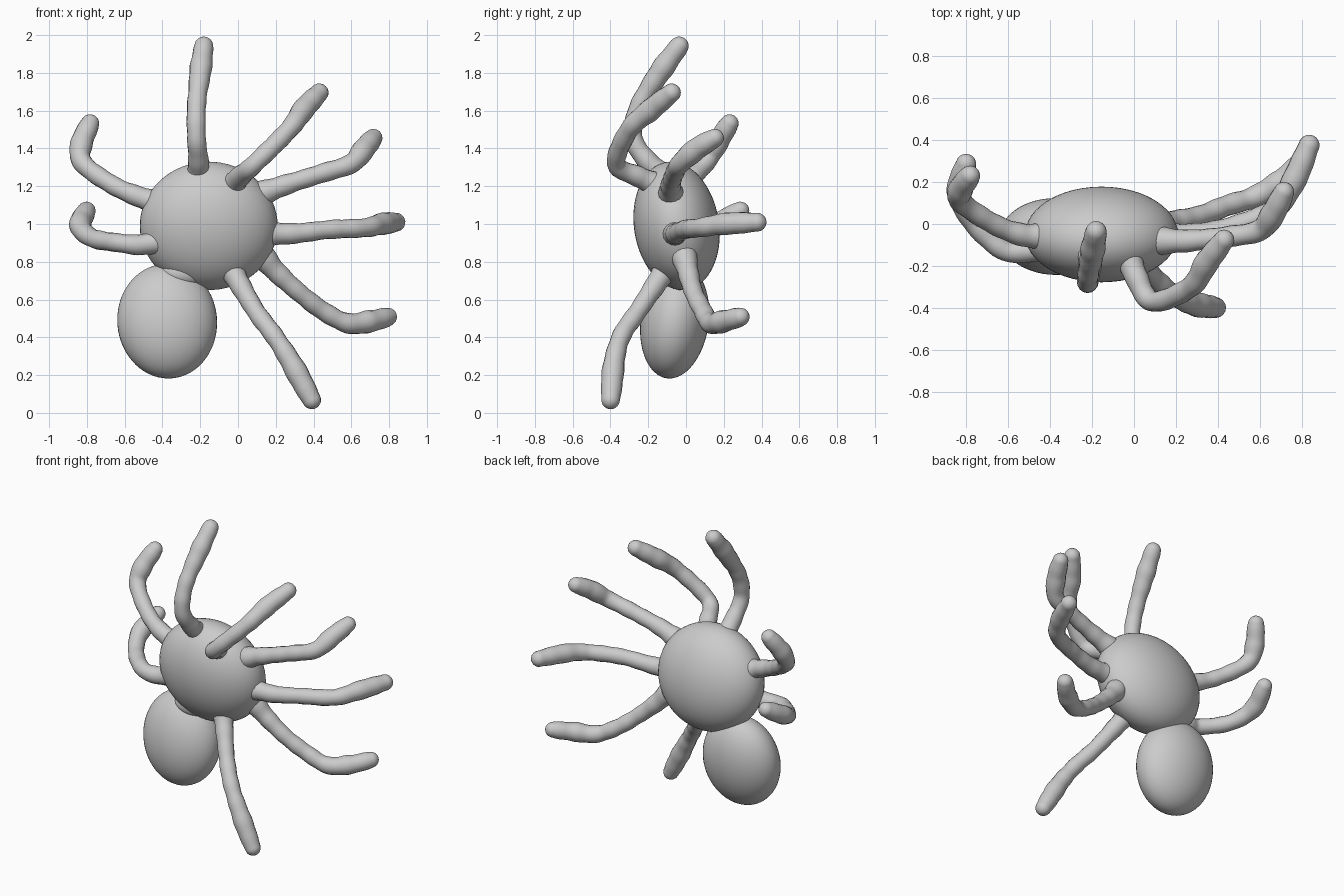
import bpy, math
from mathutils import Vector

if "Cube" in bpy.data.objects:
    bpy.data.objects.remove(bpy.data.objects["Cube"])


def ellipsoid(name, loc, size, rot):
    bpy.ops.mesh.primitive_uv_sphere_add(segments=48, ring_count=32, location=loc,
                                         rotation=[math.radians(a) for a in rot])
    ob = bpy.context.object
    ob.name = name
    ob.scale = size
    bpy.ops.object.shade_smooth()


def spline(pts, n=8):
    # Catmull-Rom through the joints
    p = [Vector(q) for q in pts]
    p = [2 * p[0] - p[1]] + p + [2 * p[-1] - p[-2]]
    out = []
    for i in range(1, len(p) - 2):
        a, b, c, d = p[i - 1:i + 3]
        for k in range(n):
            t = k / n
            out.append(0.5 * (2 * b + (c - a) * t + (2 * a - 5 * b + 4 * c - d) * t * t
                              + (3 * b - a - 3 * c + d) * t ** 3))
    return out + [p[-2]]


def profile(t):
    # flared root, slim waist near the middle, fuller outer segment
    keys = [(0, .068), (.12, .056), (.3, .049), (.5, .050), (.62, .050), (.82, .060), (1, .050)]
    for (t0, r0), (t1, r1) in zip(keys, keys[1:]):
        if t <= t1:
            return r0 + (r1 - r0) * (t - t0) / (t1 - t0)
    return keys[-1][1]


def leg(name, pts):
    path = spline(pts)
    dist = [0]
    for a, b in zip(path, path[1:]):
        dist.append(dist[-1] + (b - a).length)
    rings = [(q, profile(d / dist[-1]) + 0.0015 * math.sin(d * 55))
             for q, d in zip(path, dist)]
    # rounded tip
    end = (path[-1] - path[-2]).normalized()
    r = rings[-1][1]
    base = path[-1] - end * 0.01
    rings[-1] = (base, r)
    for k in range(1, 7):
        a = math.radians(15 * k - 2)
        rings.append((base + end * r * math.sin(a), r * math.cos(a)))
    cu = bpy.data.curves.new(name, 'CURVE')
    cu.dimensions = '3D'
    cu.bevel_depth = 1.0
    cu.bevel_resolution = 6
    cu.use_fill_caps = True
    sp = cu.splines.new('POLY')
    sp.points.add(len(rings) - 1)
    for p, (q, rad) in zip(sp.points, rings):
        p.co = (*q, 1)
        p.radius = rad
    ob = bpy.data.objects.new(name, cu)
    bpy.context.collection.objects.link(ob)
    bpy.ops.object.select_all(action='DESELECT')
    ob.select_set(True)
    bpy.context.view_layer.objects.active = ob
    bpy.ops.object.convert(target='MESH')
    bpy.ops.object.shade_smooth()


# Body and abdomen
ellipsoid("body", (-.155, -.05, .99), (.365, .225, .342), (9, 0, 0))
ellipsoid("abdomen", (-.375, -.06, .485), (.264, .18, .305), (-8, -5, 0))
# Narrow waist joining them
ellipsoid("waist", (-.29, -.05, .74), (.13, .11, .09), (0, 0, 0))

# Legs: root, joints, tip
leg("top_leg", [(-.21, -.10, 1.24), (-.21, -.21, 1.34), (-.22, -.28, 1.46),
                (-.22, -.25, 1.62), (-.20, -.14, 1.80), (-.18, -.03, 1.95)])
leg("upper_right_leg", [(-.03, -.14, 1.20), (.01, -.25, 1.25), (.09, -.37, 1.32),
                        (.27, -.30, 1.50), (.35, -.18, 1.61), (.435, -.07, 1.70)])
leg("right_leg_2", [(.12, -.08, 1.16), (.26, -.08, 1.21), (.45, -.06, 1.27),
                    (.60, -.03, 1.32), (.67, .06, 1.40), (.72, .16, 1.46)])
leg("right_leg_3", [(.14, -.06, .95), (.30, -.05, .95), (.48, -.01, .97),
                    (.67, .07, .98), (.76, .20, 1.0), (.84, .385, 1.01)])
leg("right_leg_4", [(.13, -.01, .83), (.20, .01, .75), (.32, .04, .64), (.45, .09, .54),
                    (.58, .13, .475), (.70, .20, .485), (.80, .295, .51)])
leg("lower_right_leg", [(-.04, -.10, .77), (.01, -.16, .68), (.10, -.26, .53),
                        (.19, -.34, .41), (.28, -.38, .27), (.395, -.40, .06)])
leg("upper_left_leg", [(-.42, -.06, 1.11), (-.54, -.05, 1.15), (-.67, 0, 1.21),
                       (-.82, .10, 1.32), (-.83, .16, 1.42), (-.78, .235, 1.54)])
leg("lower_left_leg", [(-.40, -.11, .91), (-.52, -.13, .89), (-.63, -.12, .90),
                       (-.77, .01, .925), (-.835, .15, .99), (-.80, .295, 1.075)])
